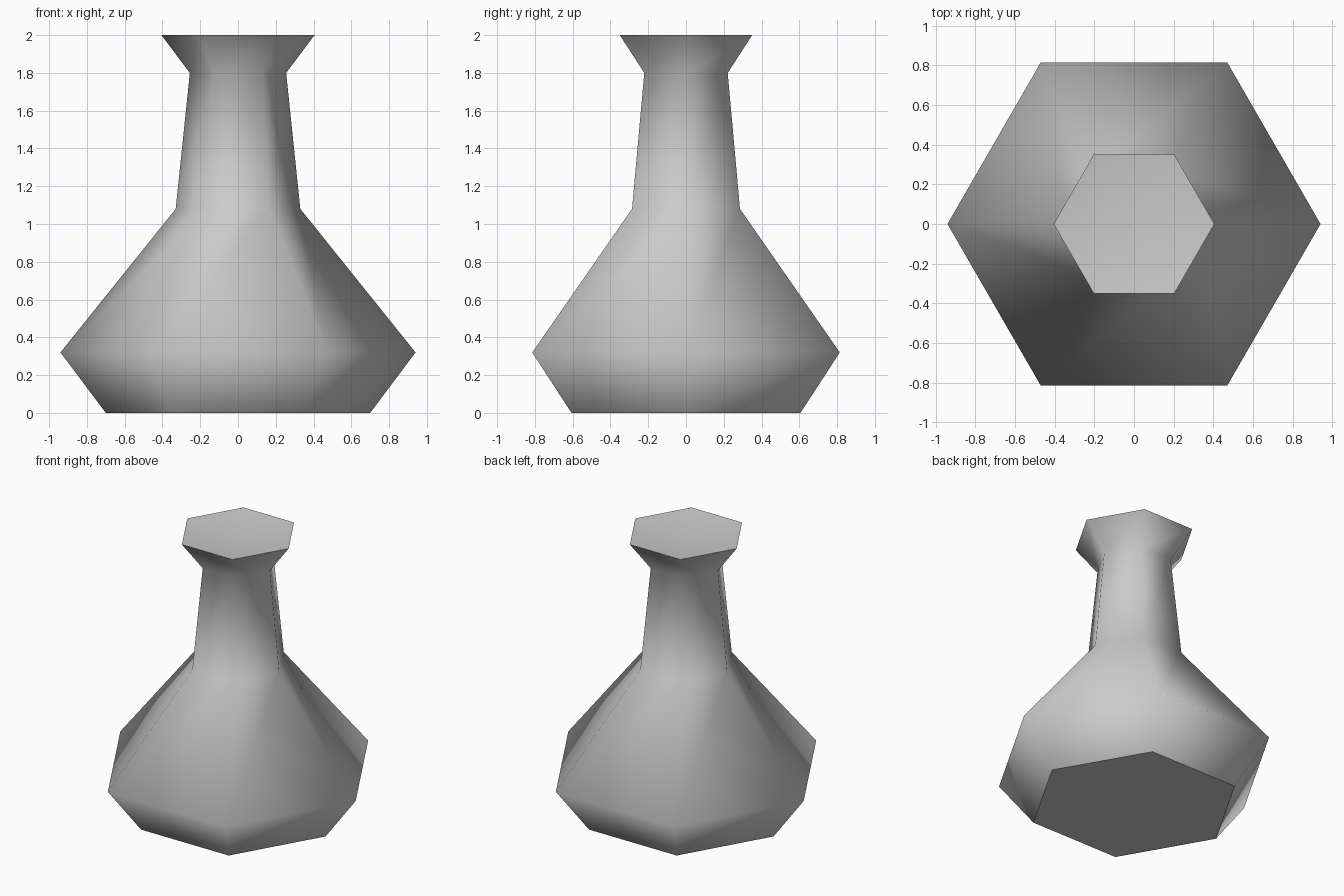
import bpy, bmesh, math

cube = bpy.data.objects.get("Cube")
if cube:
    bpy.data.objects.remove(cube, do_unlink=True)

SIDES = 6
# Outer profile as (corner radius, height), from the base to the rim
PROFILE = [(0.70, 0), (0.94, 0.32), (0.33, 1.08), (0.255, 1.8), (0.405, 2.0)]
MOUTH_DEPTH = 0.05

grey = bpy.data.materials.new("light_grey")
grey.use_nodes = True
colour = (0.6, 0.6, 0.6, 1)
grey.diffuse_color = colour
grey.node_tree.nodes["Principled BSDF"].inputs["Base Color"].default_value = colour

bm = bmesh.new()
rings = []
for radius, height in PROFILE:
    angles = [math.tau * i / SIDES for i in range(SIDES)]
    rings.append([bm.verts.new((radius * math.cos(a), radius * math.sin(a), height))
                  for a in angles])

# Faceted walls
for low, high in zip(rings, rings[1:]):
    for i in range(SIDES):
        j = (i + 1) % SIDES
        bm.faces.new((low[i], low[j], high[j], high[i]))

# Flat base and a shallow dished mouth
bm.faces.new(rings[0][::-1])
centre = bm.verts.new((0, 0, PROFILE[-1][1] - MOUTH_DEPTH))
for i in range(SIDES):
    bm.faces.new((rings[-1][i], rings[-1][(i + 1) % SIDES], centre))

# Smooth walls, with crisp edges around the base and the rim
for face in bm.faces:
    face.smooth = True
for ring in (rings[0], rings[-1]):
    for i in range(SIDES):
        bm.edges.get((ring[i], ring[(i + 1) % SIDES])).smooth = False

mesh = bpy.data.meshes.new("flask")
bm.to_mesh(mesh)
bm.free()
mesh.materials.append(grey)
flask = bpy.data.objects.new("flask", mesh)
bpy.context.collection.objects.link(flask)
